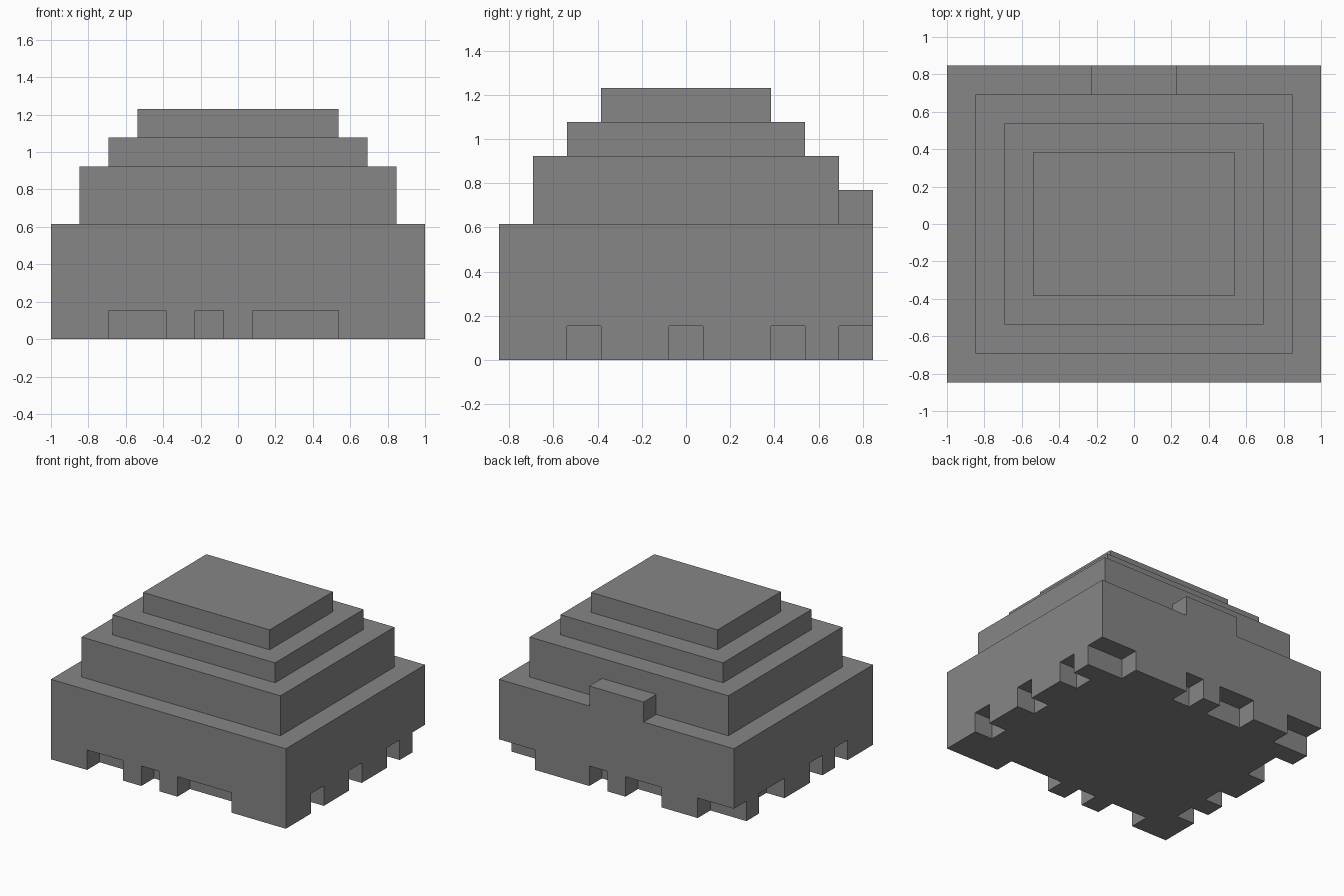
import bpy
import bmesh
from mathutils import Matrix, Vector

if "Cube" in bpy.data.objects:
    bpy.data.objects.remove(bpy.data.objects["Cube"], do_unlink=True)

NX, NY = 13, 11      # footprint in blocks
U = 2 / NX           # size of one block

stone = bpy.data.materials.new("stone_grey")
stone.use_nodes = True
GREY = (0.24, 0.24, 0.24, 1)
stone.diffuse_color = GREY
stone.node_tree.nodes["Principled BSDF"].inputs["Base Color"].default_value = GREY


def add_object(name, bm):
    mesh = bpy.data.meshes.new(name)
    bm.to_mesh(mesh)
    bm.free()
    mesh.materials.append(stone)
    obj = bpy.data.objects.new(name, mesh)
    bpy.context.collection.objects.link(obj)
    return obj


def block(name, width, depth, z0, z1, y=0):
    """Box measured in blocks, centred on x."""
    bm = bmesh.new()
    size = Matrix.Diagonal((width * U, depth * U, (z1 - z0) * U, 1))
    place = Matrix.Translation((0, y * U, (z0 + z1) / 2 * U))
    bmesh.ops.create_cube(bm, size=1, matrix=place @ size)
    return add_object(name, bm)


# Gaps in the bottom course, as block columns and rows from the -x, -y corner
front_gaps = {2, 3, 5, 7, 8, 9}
back_gaps = {0, 1, 4, 5, 7, 11, 12}
left_gaps = {2, 5, 8, 10}
right_gaps = {2, 4, 7, 8, 10}


def is_gap(col, row):
    return ((row == 0 and col in front_gaps)
            or (row == NY - 1 and col in back_gaps)
            or (col == NX - 1 and row in left_gaps)
            or (col == 0 and row in right_gaps))


# Notched bottom course: a grid with the gap cells removed, extruded up
bm = bmesh.new()
bmesh.ops.create_grid(bm, x_segments=NX, y_segments=NY, size=1,
                      matrix=Matrix.Diagonal((1, NY / NX, 1, 1)))
gaps = []
for face in bm.faces:
    c = face.calc_center_median()
    if is_gap(int(c.x / U + NX / 2), int(c.y / U + NY / 2)):
        gaps.append(face)
bmesh.ops.delete(bm, geom=gaps, context="FACES")
new = bmesh.ops.extrude_face_region(bm, geom=bm.faces[:])["geom"]
bmesh.ops.translate(bm, vec=Vector((0, 0, U)),
                    verts=[g for g in new if isinstance(g, bmesh.types.BMVert)])
bmesh.ops.recalc_face_normals(bm, faces=bm.faces[:])
# The main block covers the top of this course
covered = [f for f in bm.faces if f.calc_center_median().z > U * 0.9]
bmesh.ops.delete(bm, geom=covered, context="FACES")
bmesh.ops.dissolve_limit(bm, angle_limit=0.01, verts=bm.verts[:], edges=bm.edges[:])
add_object("notched_footing", bm)

# Main block and the shrinking tiers above it
block("main_block", NX, NY, 1, 4)
for step, (name, z0, z1) in enumerate([("lower_tier", 4, 6),
                                       ("middle_tier", 6, 7),
                                       ("top_tier", 7, 8)], start=1):
    block(name, NX - 2 * step, NY - 2 * step, z0, z1)

# Raised ledge in the middle of the back edge
block("back_ledge", 3, 1, 4, 5, y=NY / 2 - 0.5)
